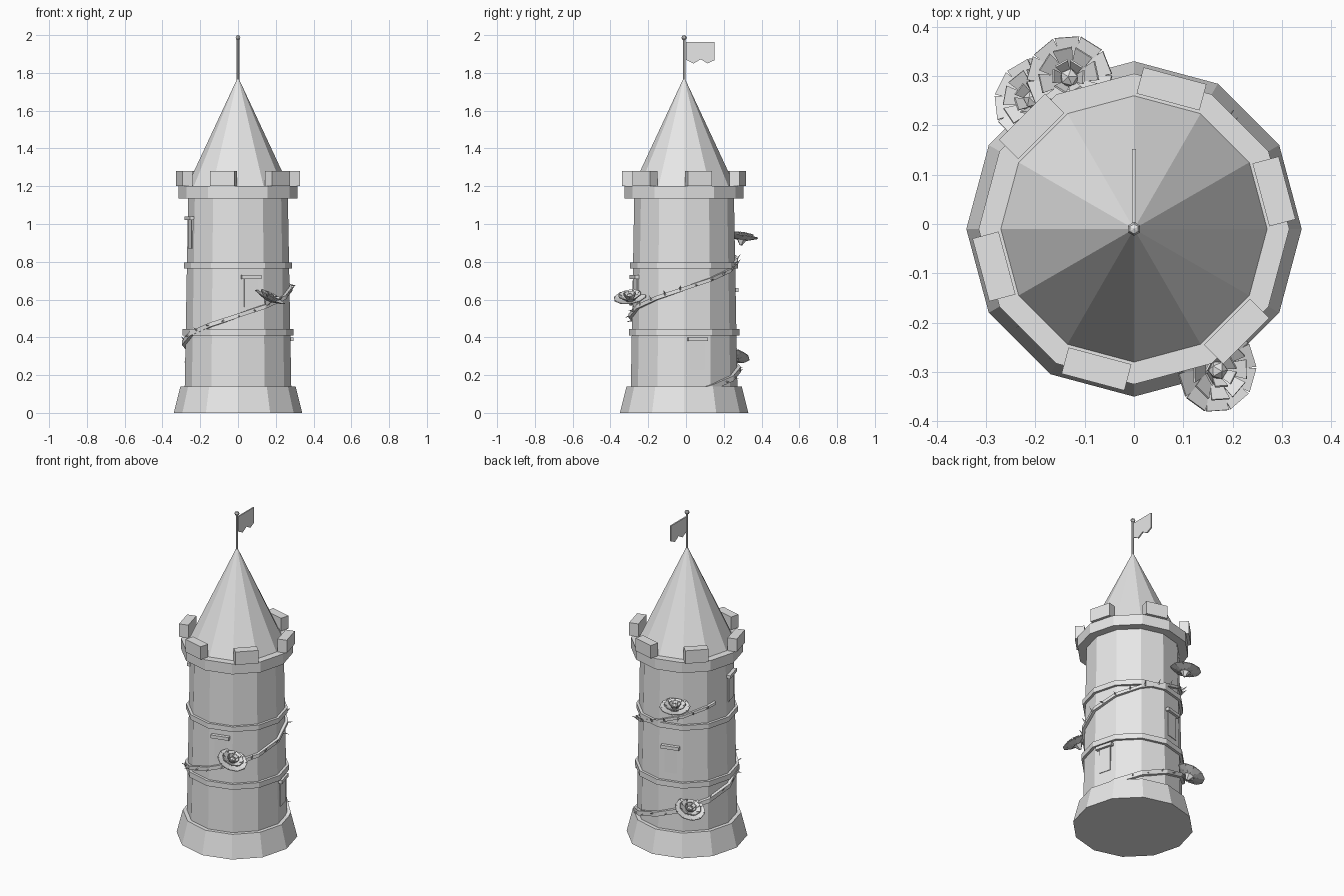
import bpy, bmesh, math, random
from mathutils import Vector, Matrix

if "Cube" in bpy.data.objects:
    bpy.data.objects.remove(bpy.data.objects["Cube"])

random.seed(4)
CY = -0.01  # tower axis offset in y
stone = bpy.data.materials.new("light_grey")
stone.diffuse_color = (0.8, 0.8, 0.8, 1)
stone.use_nodes = True
stone.node_tree.nodes["Principled BSDF"].inputs["Base Color"].default_value = stone.diffuse_color


def finish(name, bm):
    bmesh.ops.recalc_face_normals(bm, faces=bm.faces)
    me = bpy.data.meshes.new(name)
    bm.to_mesh(me)
    bm.free()
    me.materials.append(stone)
    ob = bpy.data.objects.new(name, me)
    bpy.context.collection.objects.link(ob)
    return ob


def frustum(name, r1, r2, z1, z2, n=12):
    bm = bmesh.new()
    bmesh.ops.create_cone(bm, cap_ends=True, segments=n, radius1=r1, radius2=r2, depth=z2 - z1,
                          matrix=Matrix.Translation((0, CY, (z1 + z2) / 2))
                          @ Matrix.Rotation(math.pi / 2, 4, 'Z'))
    return finish(name, bm)


def wall_box(name, deg, r, z, depth, width, height):
    """Box facing outward on the wall at the given angle."""
    bm = bmesh.new()
    m = (Matrix.Translation((0, CY, z)) @ Matrix.Rotation(math.radians(deg), 4, 'Z')
         @ Matrix.Translation((r, 0, 0)) @ Matrix.Diagonal((depth, width, height, 1)))
    bmesh.ops.create_cube(bm, size=1, matrix=m)
    return finish(name, bm)


def polar(deg, r, z):
    a = math.radians(deg)
    return Vector((r * math.cos(a), CY + r * math.sin(a), z))


# Tower body
frustum("base", 0.34, 0.305, 0, 0.14)
frustum("shaft", 0.282, 0.264, 0.14, 1.14)
frustum("lower_band", 0.293, 0.293, 0.41, 0.443)
frustum("upper_band", 0.286, 0.286, 0.765, 0.796)
frustum("crown_ring", 0.315, 0.315, 1.135, 1.2)
frustum("roof", 0.27, 0.004, 1.2, 1.77)

# Battlements
for k in range(6):
    wall_box("merlon", 15 + 60 * k, 0.294, 1.24, 0.055, 0.132, 0.08)

# Windows: shallow panel with a projecting lintel, one per quarter turn
for deg, top in ((15, 0.38), (105, 0.64), (195, 1.02), (285, 0.71)):
    wall = 0.966 * (0.284 - 0.018 * top)
    wall_box("window", deg, wall - 0.003, top - 0.075, 0.02, 0.075, 0.15)
    wall_box("lintel", deg, wall + 0.004, top + 0.01, 0.035, 0.108, 0.02)

# Flagpole, finial and flag
frustum("flagpole", 0.007, 0.007, 1.74, 1.985, 6)
bm = bmesh.new()
bmesh.ops.create_uvsphere(bm, u_segments=6, v_segments=4, radius=0.014,
                          matrix=Matrix.Translation((0, CY, 1.986)))
finish("finial", bm)

bm = bmesh.new()
outline = [(0, 1.963), (0.152, 1.963), (0.152, 1.868), (0.115, 1.85),
           (0.078, 1.872), (0.04, 1.85), (0, 1.87)]
face = bm.faces.new([bm.verts.new((-0.004, y, z)) for y, z in outline])
ext = bmesh.ops.extrude_face_region(bm, geom=[face])
bmesh.ops.translate(bm, vec=(0.008, 0, 0),
                    verts=[v for v in ext["geom"] if isinstance(v, bmesh.types.BMVert)])
finish("flag", bm)


# Climbing vine: square stem winding around the wall
def vine_z(deg):
    return 0.087 + 0.1585 * deg / 100


bm = bmesh.new()
prev = None
for deg in list(range(0, 511, 30)) + [520]:
    h = 0.015 - 0.007 * deg / 520
    r = 0.289 - 0.014 * deg / 520
    z = vine_z(deg)
    ring = [bm.verts.new(polar(deg, r + dr * h, z + dz * h))
            for dr, dz in ((1, 1), (1, -1), (-1, -1), (-1, 1))]
    if prev:
        for i in range(4):
            bm.faces.new((prev[i], prev[i - 1], ring[i - 1], ring[i]))
    else:
        bm.faces.new(ring)
    prev = ring
bm.faces.new(prev)
finish("vine", bm)

# Thorns along the vine
bm = bmesh.new()
for deg in range(50, 515, 17):
    out = Vector((math.cos(math.radians(deg)), math.sin(math.radians(deg)), 0))
    d = (out + Vector((0, 0, random.uniform(-0.6, 1.6)))).normalized()
    p = polar(deg, 0.281, vine_z(deg)) + d * 0.018
    bmesh.ops.create_cone(bm, cap_ends=True, segments=4, radius1=0.006, radius2=0, depth=0.036,
                          matrix=Matrix.Translation(p) @ d.to_track_quat('Z', 'Y').to_matrix().to_4x4())
finish("thorns", bm)


# Flowers: rings of flat petals around a bud
def flower(pos, axis):
    m = Matrix.Translation(pos) @ Vector(axis).to_track_quat('Z', 'Y').to_matrix().to_4x4()
    bm = bmesh.new()
    for n, r, length, width, tilt, lift in ((10, 0.028, 0.058, 0.050, 18, -0.008),
                                            (8, 0.022, 0.046, 0.040, 38, -0.004),
                                            (6, 0.014, 0.034, 0.028, 60, 0.0)):
        for i in range(n):
            petal = (m @ Matrix.Rotation(math.tau * (i + n / 20) / n, 4, 'Z')
                     @ Matrix.Translation((r, 0, lift))
                     @ Matrix.Rotation(-math.radians(tilt), 4, 'Y')
                     @ Matrix.Translation((length / 2, 0, 0)))
            cube = bmesh.ops.create_cube(bm, size=1)["verts"]
            for v in cube:
                taper = 1 if v.co.x > 0 else 0.55
                v.co = petal @ Vector((v.co.x * length, v.co.y * width * taper, v.co.z * 0.004))
    finish("flower_petals", bm)
    bm = bmesh.new()
    bmesh.ops.create_icosphere(bm, subdivisions=1, radius=0.02,
                               matrix=m @ Matrix.Translation((0, 0, 0.012)))
    finish("flower_bud", bm)
    # short stalk under the bloom
    bm = bmesh.new()
    bmesh.ops.create_cone(bm, cap_ends=True, segments=5, radius1=0.008, radius2=0.03, depth=0.035,
                          matrix=m @ Matrix.Translation((0, 0, -0.02)))
    finish("flower_stalk", bm)


flower((0.165, -0.295, 0.605), (0.42, -0.12, 0.9))
flower((-0.13, 0.295, 0.925), (-0.1, 0.12, 0.95))
flower((-0.2, 0.25, 0.295), (-0.4, 0.2, 0.9))
